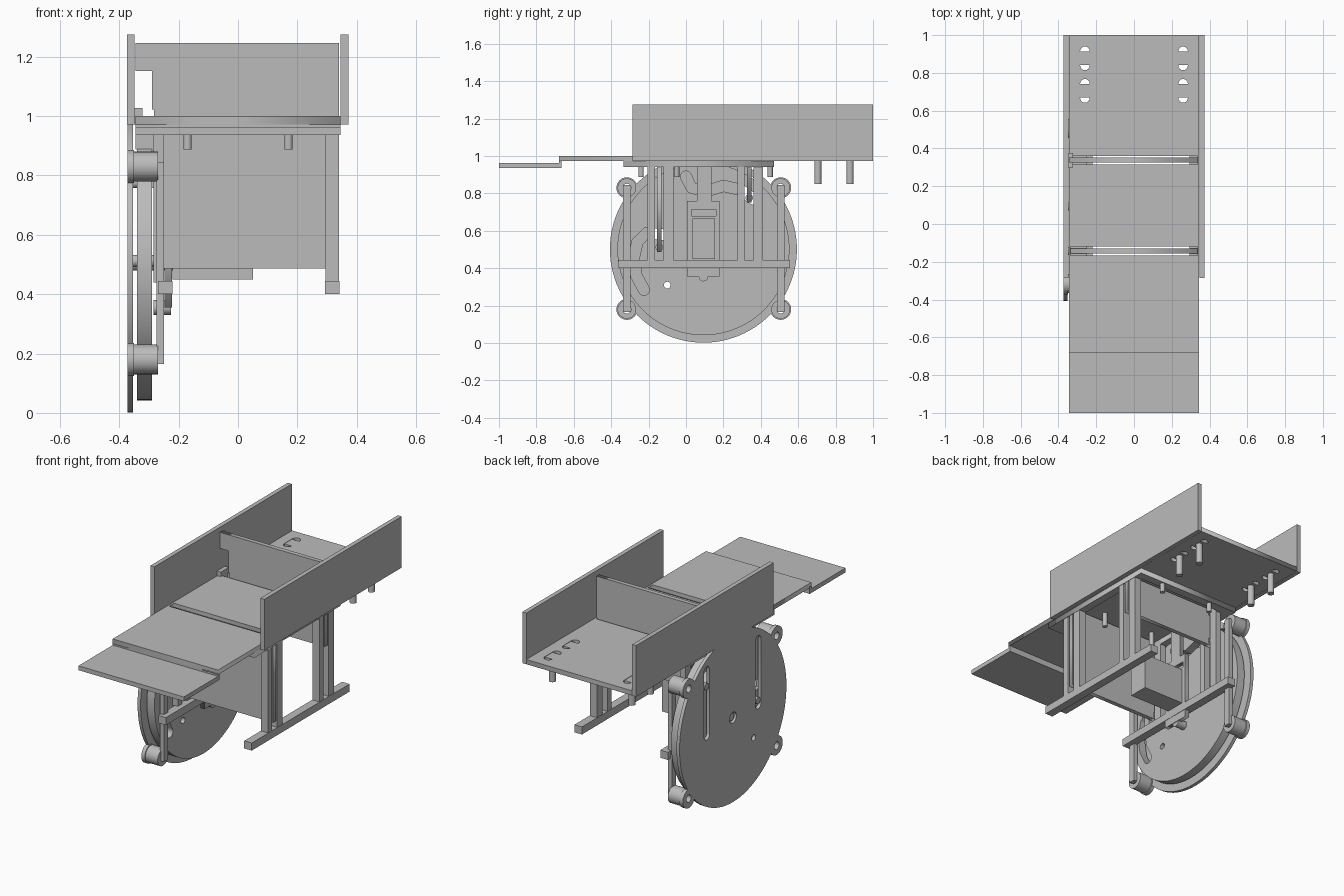
import bpy
import bmesh
from math import pi, cos, sin, atan2
from mathutils import Matrix, Vector

cube = bpy.data.objects.get("Cube")
if cube:
    bpy.data.objects.remove(cube, do_unlink=True)

grey = bpy.data.materials.new("plain grey")
grey.use_nodes = True
colour = (0.5, 0.5, 0.5, 1)
grey.diffuse_color = colour
grey.node_tree.nodes["Principled BSDF"].inputs["Base Color"].default_value = colour

# Columns: where the profile's x, y and thickness directions point
PLANES = {
    "side": Matrix(((0, 0, 1), (1, 0, 0), (0, 1, 0))),
    "front": Matrix(((1, 0, 0), (0, 0, -1), (0, 1, 0))),
    "flat": Matrix.Identity(3),
}


def add_mesh(name, mesh, smooth=False):
    mesh.name = name
    mesh.materials.clear()
    mesh.materials.append(grey)
    ob = bpy.data.objects.new(name, mesh)
    bpy.context.collection.objects.link(ob)
    if smooth:
        bpy.ops.object.select_all(action="DESELECT")
        ob.select_set(True)
        bpy.context.view_layer.objects.active = ob
        bpy.ops.object.shade_smooth_by_angle()
    return ob


def box(name, x, y, z):
    lo, hi = Vector((x[0], y[0], z[0])), Vector((x[1], y[1], z[1]))
    bm = bmesh.new()
    bmesh.ops.create_cube(bm, size=1)
    for v in bm.verts:
        v.co = (lo + hi) / 2 + v.co * (hi - lo)
    mesh = bpy.data.meshes.new(name)
    bm.to_mesh(mesh)
    bm.free()
    return add_mesh(name, mesh)


def circle(x, y, r, n=32):
    return [(x + r * cos(2 * pi * i / n), y + r * sin(2 * pi * i / n)) for i in range(n)]


def rect(x0, x1, y0, y1):
    return [(x0, y0), (x1, y0), (x1, y1), (x0, y1)]


def stroke(path, r):
    """Rounded outline of a path, used for slots."""
    out = []
    for side in (path, path[::-1]):
        for i, (x, y) in enumerate(side):
            a = side[max(i - 1, 0)]
            b = side[min(i + 1, len(side) - 1)]
            t = atan2(b[1] - a[1], b[0] - a[0])
            turns = range(9) if i == len(side) - 1 else [0]
            out += [(x + r * cos(t - pi / 2 + k * pi / 8),
                     y + r * sin(t - pi / 2 + k * pi / 8)) for k in turns]
    return out


def plate(name, plane, span, outline, holes=(), smooth=False):
    """Flat filled profile with holes, extruded across span."""
    cu = bpy.data.curves.new(name, "CURVE")
    cu.dimensions = "2D"
    cu.fill_mode = "BOTH"
    cu.extrude = (span[1] - span[0]) / 2
    for loop in [outline, *holes]:
        sp = cu.splines.new("POLY")
        sp.points.add(len(loop) - 1)
        for p, (x, y) in zip(sp.points, loop):
            p.co = (x, y, 0, 1)
        sp.use_cyclic_u = True
    tmp = bpy.data.objects.new(name + " profile", cu)
    bpy.context.collection.objects.link(tmp)
    dg = bpy.context.evaluated_depsgraph_get()
    mesh = bpy.data.meshes.new_from_object(tmp.evaluated_get(dg))
    bpy.data.objects.remove(tmp, do_unlink=True)
    bm = bmesh.new()
    bm.from_mesh(mesh)
    bmesh.ops.remove_doubles(bm, verts=bm.verts, dist=0.0001)
    m, mid = PLANES[plane], (span[0] + span[1]) / 2
    shift = Vector({"side": (mid, 0, 0), "front": (0, mid, 0), "flat": (0, 0, mid)}[plane])
    for v in bm.verts:
        v.co = m @ v.co + shift
    bmesh.ops.recalc_face_normals(bm, faces=bm.faces)
    bm.to_mesh(mesh)
    bm.free()
    return add_mesh(name, mesh, smooth)


def rod(name, plane, span, x, y, r):
    return plate(name, plane, span, circle(x, y, r), smooth=True)


GATES = {"front": -0.143, "rear": 0.338}
PEG_ROWS = (0.705, 0.877)

# Deck with gate slots and peg holes
holes = [rect(-0.335, 0.335, y - 0.023, y + 0.023) for y in GATES.values()]
for x in (-0.26, 0.26):
    for y in PEG_ROWS:
        holes.append(stroke([(x, y - 0.038), (x, y + 0.038)], 0.025))
        box("peg_bridge", (x - 0.028, x + 0.028), (y - 0.036, y + 0.036), (0.972, 0.998))
        rod("deck_peg", "flat", (0.85, 0.98), x, y, 0.019)
plate("deck", "flat", (0.972, 1.0), rect(-0.345, 0.345, -0.68, 1), holes)
box("deck_step", (-0.345, 0.345), (-0.68, -0.665), (0.937, 0.98))
box("lower_ramp", (-0.345, 0.345), (-1, -0.67), (0.937, 0.963))
for name, x in (("right_wall", (-0.374, -0.348)), ("left_wall", (0.346, 0.372))):
    box(name, x, (-0.285, 1), (0.972, 1.275))

# Frame under the deck with its pegs
plate("under_frame", "flat", (0.94, 0.972), rect(-0.345, 0.342, -0.335, 0.47),
      [rect(-0.25, 0.295, -0.2, 0.42)])
for x in (-0.17, 0.17):
    for y in (-0.24, -0.05, 0.45):
        rod("frame_peg", "flat", (0.887, 0.975), x, y, 0.014)

# Side frames: guide posts standing on foot bars
for side, post_x, foot_x in (("left", (0.295, 0.34), (0.293, 0.342)),
                             ("right", (-0.285, -0.25), (-0.27, -0.22))):
    box(side + "_foot", foot_x, (-0.36, 0.555), (0.4, 0.445))
    for y in GATES.values():
        for a, b in ((-0.062, -0.024), (0.024, 0.075)):
            box(side + "_guide_post", post_x, (y + a, y + b), (0.44, 0.972))

# Sliding gates: one raised, one lowered
for side, top in (("rear", 1.247), ("front", 0.982)):
    y = GATES[side]
    plate(side + "_gate", "front", (y - 0.013, y + 0.013), [
        (-0.345, top), (0.34, top), (0.34, top - 0.495), (-0.283, top - 0.495),
        (-0.283, top - 0.225), (-0.29, top - 0.225), (-0.29, top - 0.095), (-0.345, top - 0.095)])
    rod(side + "_gate_pin", "side", (-0.373, -0.25), y, top - 0.47, 0.02)
box("gate_catch", (-0.348, -0.322), (0.3, 0.375), (0.972, 1.027))

# Outer disc with straight slots, and cam drum with curved slots
CY, CZ = 0.093, 0.502
small_hole = circle(-0.1, 0.31, 0.018)
hub_hole = circle(CY, CZ, 0.032)
plate("outer_disc", "side", (-0.373, -0.353), circle(CY, CZ, 0.5, 96),
      [small_hole, hub_hole] + [stroke([(y, 0.49), (y, 0.87)], 0.026) for y in GATES.values()],
      smooth=True)
low_cam = [(-0.225, 0.285), (-0.265, 0.36), (-0.28, 0.45), (-0.26, 0.54), (-0.21, 0.59), (-0.13, 0.58)]
high_cam = [(0.0, 0.89), (0.03, 0.83), (0.1, 0.81), (0.2, 0.84), (0.29, 0.82), (0.36, 0.77)]
plate("cam_drum", "side", (-0.34, -0.29), circle(CY, CZ, 0.46, 96),
      [small_hole, hub_hole, stroke(low_cam, 0.03), stroke(high_cam, 0.03)], smooth=True)

# Rollers that hold the disc, carried on upright arms
for y in (-0.316, 0.506):
    box("roller_arm", (-0.275, -0.25), (y - 0.02, y + 0.02), (0.165, 0.845))
    for z in (0.18, 0.83):
        for name, span, r in (("roller_flange", (-0.373, -0.35), 0.056),
                              ("roller_body", (-0.35, -0.27), 0.05)):
            plate(name, "side", span, circle(y, z, r), [circle(y, z, 0.022)], smooth=True)

# Motor, shaft and hanging bracket
box("motor", (-0.22, 0.05), (0.035, 0.155), (0.45, 0.665))
plate("motor_bracket", "side", (-0.248, -0.222), [
    (0.005, 0.355), (0.18, 0.355), (0.18, 0.76), (0.135, 0.76),
    (0.135, 0.972), (0.058, 0.972), (0.058, 0.76), (0.005, 0.76)],
    [rect(0.03, 0.16, 0.68, 0.715)])
rod("motor_shaft", "side", (-0.365, -0.2), CY, CZ, 0.022)
rod("bracket_pin", "side", (-0.285, -0.225), CY, 0.355, 0.025)
